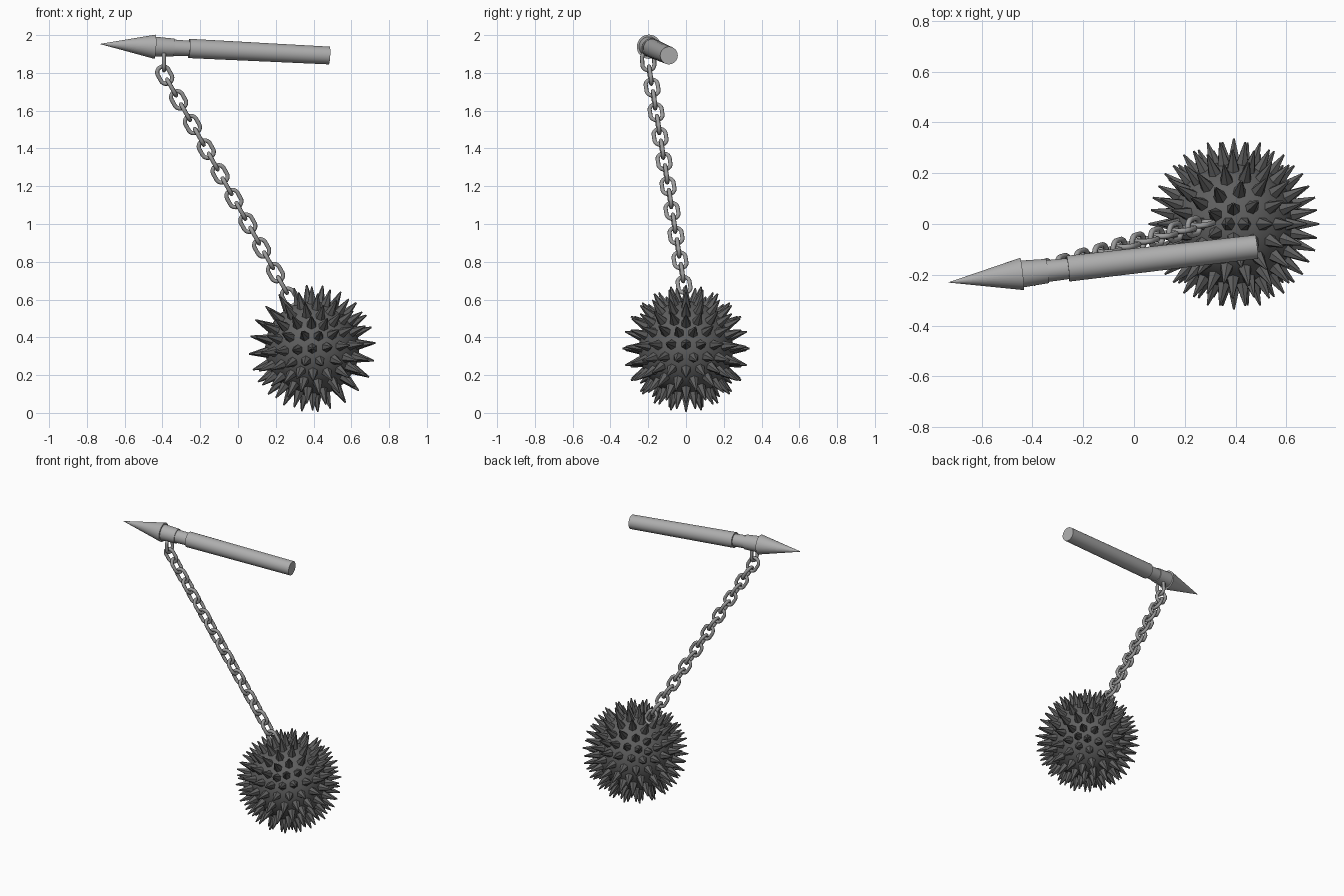
import bpy, bmesh, math
from mathutils import Vector, Matrix

if "Cube" in bpy.data.objects:
    bpy.data.objects.remove(bpy.data.objects["Cube"])


def material(name, v):
    m = bpy.data.materials.new(name)
    m.diffuse_color = (v, v, v, 1)
    m.use_nodes = True
    m.node_tree.nodes["Principled BSDF"].inputs["Base Color"].default_value = m.diffuse_color
    return m


STEEL = material("light steel", 0.42)
CHAIN = material("chain grey", 0.33)
IRON = material("dark iron", 0.115)


def finish(bm, name, mat, smooth=None):
    bmesh.ops.recalc_face_normals(bm, faces=bm.faces[:])
    me = bpy.data.meshes.new(name)
    bm.to_mesh(me)
    bm.free()
    me.materials.append(mat)
    ob = bpy.data.objects.new(name, me)
    bpy.context.collection.objects.link(ob)
    if smooth:
        bpy.ops.object.select_all(action='DESELECT')
        ob.select_set(True)
        bpy.context.view_layer.objects.active = ob
        bpy.ops.object.shade_smooth_by_angle(angle=math.radians(smooth))
    return ob


# Weapon shaft: turned sections along one tilted axis
TIP = Vector((-0.73, -0.23, 1.953))
END = Vector((0.483, -0.09, 1.892))
AXIS = (END - TIP).normalized()
LENGTH = (END - TIP).length


def section(name, d0, r0, d1, r1):
    bm = bmesh.new()
    mid = TIP + AXIS * (d0 + d1) / 2
    rot = AXIS.to_track_quat('Z', 'Y').to_matrix().to_4x4()
    bmesh.ops.create_cone(bm, cap_ends=True, segments=32, radius1=r0, radius2=r1,
                          depth=d1 - d0, matrix=Matrix.Translation(mid) @ rot)
    finish(bm, name, STEEL, 35)


section("spear_point", 0.0, 0.0005, 0.292, 0.064)
section("collar", 0.290, 0.053, 0.393, 0.048)
section("neck", 0.390, 0.043, 0.478, 0.041)
section("handle", 0.474, 0.051, LENGTH, 0.047)


# Chain: oval links, each turned a quarter from the one before
WIRE, HALF_W, STRAIGHT = 0.011, 0.032, 0.0165


def link(name, centre, along, normal):
    along = along.normalized()
    side = normal.cross(along).normalized()
    normal = along.cross(side)
    bm = bmesh.new()
    rings = []
    for i in range(24):
        a = 2 * math.pi * (i + 0.5) / 24
        out = side * math.cos(a) + along * math.sin(a)
        p = centre + out * HALF_W + along * math.copysign(STRAIGHT, math.sin(a))
        rings.append([bm.verts.new(p + (out * math.cos(b) + normal * math.sin(b)) * WIRE)
                      for b in (2 * math.pi * j / 8 for j in range(8))])
    for i in range(24):
        r, s = rings[i], rings[(i + 1) % 24]
        for j in range(8):
            k = (j + 1) % 8
            bm.faces.new((r[j], s[j], s[k], r[k]))
    finish(bm, name, CHAIN, 60)


START = Vector((-0.388, -0.19, 1.788))
STOP = Vector((0.272, 0.0, 0.612))
ALONG = STOP - START
link("top_link", Vector((-0.392, -0.2, 1.862)), Vector((0, 0.05, -1)), Vector((1, 0, 0)))
for i in range(19):
    n = Vector((0, -1, 0)) if i % 2 == 0 else Vector((1, 0, 0.5))
    link(f"chain_link_{i + 1}", START + ALONG * i / 18, ALONG, n)


# Spiked ball: one spike on every vertex of an icosphere
CENTRE = Vector((0.393, 0, 0.341))
CORE, REACH = 0.25, 0.337
TILT = Matrix.Rotation(math.radians(-5), 4, 'Y')

bm = bmesh.new()
bmesh.ops.create_icosphere(bm, subdivisions=4, radius=CORE,
                           matrix=Matrix.Translation(CENTRE) @ TILT)
finish(bm, "ball_core", IRON, 40)

seed = bmesh.new()
bmesh.ops.create_icosphere(seed, subdivisions=3, radius=1, matrix=TILT)
directions = [v.co.normalized() for v in seed.verts]
seed.free()
bm = bmesh.new()
for d in directions:
    rot = d.to_track_quat('Z', 'Y').to_matrix().to_4x4()
    base = CORE - 0.01
    mid = CENTRE + d * (base + REACH) / 2
    bmesh.ops.create_cone(bm, cap_ends=True, segments=6, radius1=0.029, radius2=0.004,
                          depth=REACH - base, matrix=Matrix.Translation(mid) @ rot)
finish(bm, "ball_spikes", IRON)
